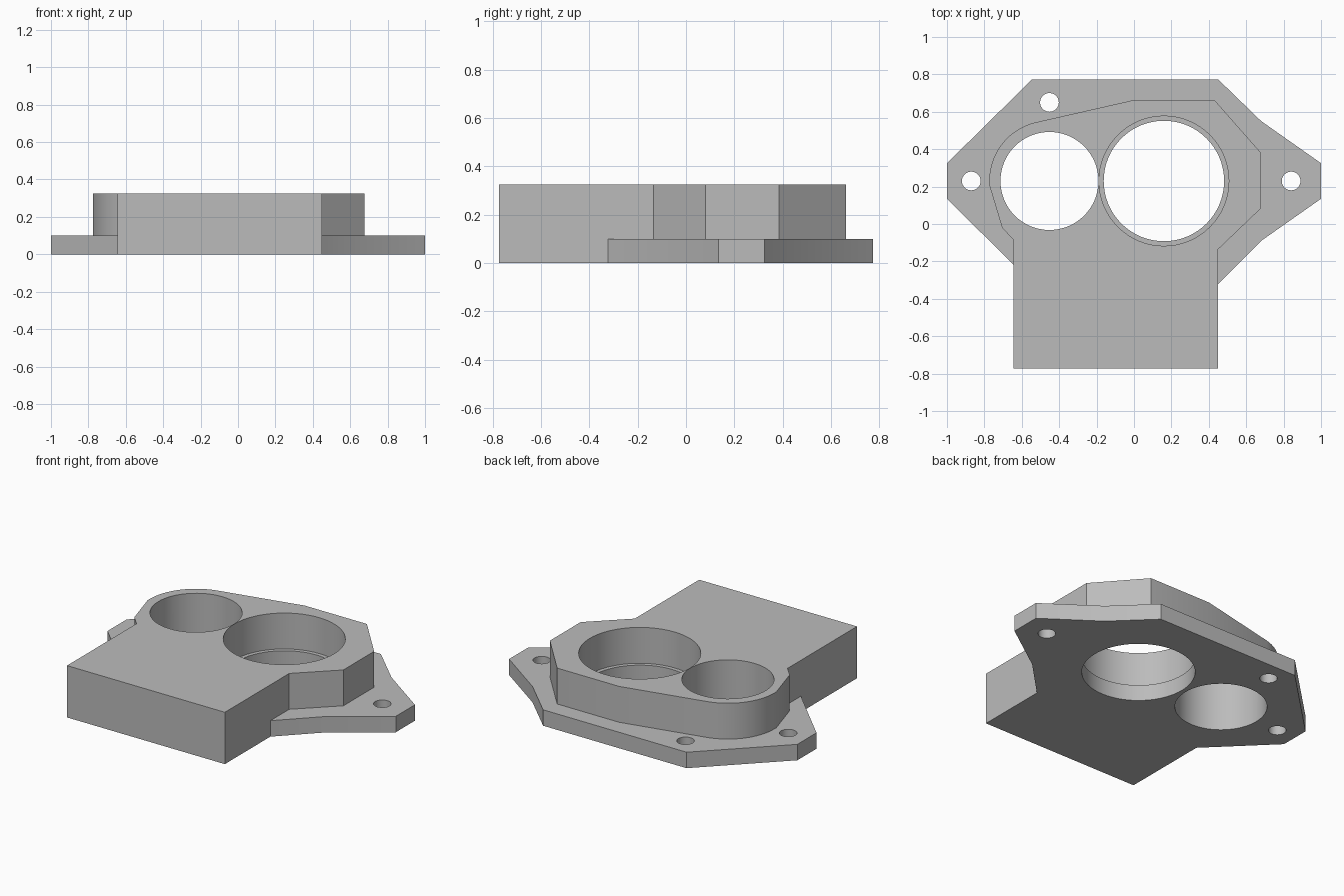
import bpy, bmesh, math

if "Cube" in bpy.data.objects:
    bpy.data.objects.remove(bpy.data.objects["Cube"])

TOP, FLANGE = 0.325, 0.10
SMALL, LARGE, HOLE_Y = -0.452, 0.16, 0.23

grey = bpy.data.materials.new("plain grey")
grey.diffuse_color = (0.5, 0.5, 0.5, 1)
grey.use_nodes = True
grey.node_tree.nodes["Principled BSDF"].inputs["Base Color"].default_value = grey.diffuse_color


def prism(name, pts, z0, z1):
    """Extrude a counter-clockwise outline from z0 to z1."""
    bm = bmesh.new()
    face = bm.faces.new([bm.verts.new((x, y, z0)) for x, y in pts])
    ext = bmesh.ops.extrude_face_region(bm, geom=[face], use_keep_orig=True)
    for v in ext["geom"]:
        if isinstance(v, bmesh.types.BMVert):
            v.co.z = z1
    bmesh.ops.recalc_face_normals(bm, faces=bm.faces)
    mesh = bpy.data.meshes.new(name)
    bm.to_mesh(mesh)
    bm.free()
    mesh.materials.append(grey)
    obj = bpy.data.objects.new(name, mesh)
    bpy.context.collection.objects.link(obj)
    return obj


def arc(cx, cy, r, a0, a1, n):
    angles = [math.radians(a0 + (a1 - a0) * i / n) for i in range(n + 1)]
    return [(cx + r * math.cos(a), cy + r * math.sin(a)) for a in angles]


def combine(target, tool, operation):
    mod = target.modifiers.new("cut", 'BOOLEAN')
    mod.operation, mod.solver, mod.object = operation, 'EXACT', tool
    bpy.context.view_layer.objects.active = target
    bpy.ops.object.modifier_apply(modifier=mod.name)
    bpy.data.objects.remove(tool)


# Raised body with rounded corner around the small bore
body = prism("housing_body",
             [(-0.645, -0.773), (0.45, -0.773), (0.45, -0.135), (0.675, 0.08),
              (0.675, 0.385), (0.43, 0.663), (0.0, 0.663)]
             + arc(SMALL, HOLE_Y, 0.322, 103.4, 180, 16)
             + [(-0.774, 0.21), (-0.705, -0.02), (-0.645, -0.085)], 0, TOP)

# Thin mounting flange
flange = prism("mounting_flange",
               [(-0.645, -0.217), (0.45, -0.322), (0.68, -0.09), (1, 0.135),
                (1, 0.325), (0.68, 0.55), (0.45, 0.773), (-0.545, 0.773),
                (-1, 0.325), (-1, 0.135)], 0, FLANGE)
combine(body, flange, 'UNION')

# Bores, counterbore and screw holes: x, y, radius, bottom, sides
for x, y, r, z, n in [(SMALL, HOLE_Y, 0.262, -0.1, 64),
                      (LARGE, HOLE_Y, 0.322, -0.1, 64),
                      (LARGE, HOLE_Y, 0.347, FLANGE, 64),
                      (-0.87, HOLE_Y, 0.05, -0.1, 32),
                      (0.84, HOLE_Y, 0.05, -0.1, 32),
                      (SMALL, 0.65, 0.05, -0.1, 32)]:
    cutter = prism("cutter", arc(x, y, r, 0, 360, n)[:-1], z, 0.5)
    combine(body, cutter, 'DIFFERENCE')

# Smooth bores, crisp edges
bpy.ops.object.select_all(action='DESELECT')
body.select_set(True)
bpy.context.view_layer.objects.active = body
bpy.ops.object.shade_smooth_by_angle(angle=math.radians(30))
